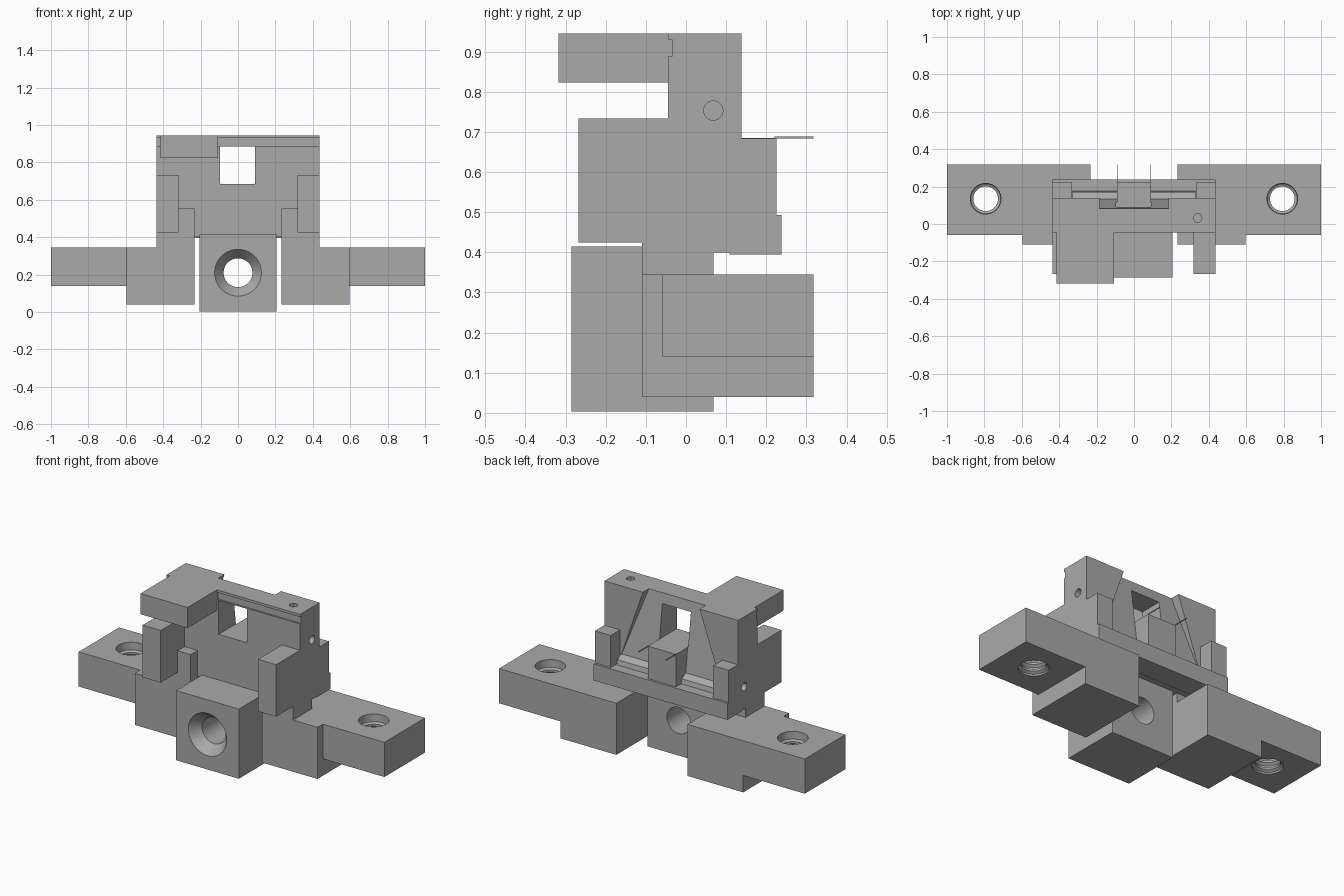
import bpy, bmesh, math
from mathutils import Matrix

if "Cube" in bpy.data.objects:
    bpy.data.objects.remove(bpy.data.objects["Cube"], do_unlink=True)

grey = bpy.data.materials.new("plain grey")
grey.use_nodes = True
GREY = (0.4, 0.4, 0.4, 1)
grey.diffuse_color = GREY
for node in grey.node_tree.nodes:
    if node.type == "BSDF_PRINCIPLED":
        node.inputs["Base Color"].default_value = GREY


def finish(bm, name):
    bmesh.ops.recalc_face_normals(bm, faces=bm.faces)
    mesh = bpy.data.meshes.new(name)
    bm.to_mesh(mesh)
    bm.free()
    mesh.materials.append(grey)
    obj = bpy.data.objects.new(name, mesh)
    bpy.context.collection.objects.link(obj)
    return obj


def hull(name, points):
    bm = bmesh.new()
    for p in points:
        bm.verts.new(p)
    bmesh.ops.convex_hull(bm, input=bm.verts)
    bmesh.ops.dissolve_limit(bm, angle_limit=0.01, verts=bm.verts, edges=bm.edges)
    return finish(bm, name)


def box(name, xs, ys, zs):
    return hull(name, [(x, y, z) for x in xs for y in ys for z in zs])


def lathe(name, profile, place, sides=40):
    """Solid of revolution from (radius, height) pairs, moved by a matrix."""
    bm = bmesh.new()
    rings = []
    for r, h in profile:
        angles = [math.tau * i / sides for i in range(sides)]
        rings.append([bm.verts.new((r * math.cos(a), r * math.sin(a), h)) for a in angles])
    for a, b in zip(rings, rings[1:]):
        for i in range(sides):
            j = (i + 1) % sides
            bm.faces.new((a[i], a[j], b[j], b[i]))
    bm.faces.new(rings[0][::-1])
    bm.faces.new(rings[-1])
    bm.transform(place)
    return finish(bm, name)


def combine(obj, others, operation):
    for other in others:
        mod = obj.modifiers.new("bool", "BOOLEAN")
        mod.operation = operation
        mod.solver = "EXACT"
        mod.object = other
        bpy.context.view_layer.update()
        graph = bpy.context.evaluated_depsgraph_get()
        result = bpy.data.meshes.new_from_object(obj.evaluated_get(graph))
        obj.modifiers.clear()
        obj.data = result
        bpy.data.objects.remove(other, do_unlink=True)


def smooth(obj):
    bpy.ops.object.select_all(action="DESELECT")
    obj.select_set(True)
    bpy.context.view_layer.objects.active = obj
    bpy.ops.object.shade_smooth_by_angle(angle=math.radians(30))


def move(x, y, z):
    return Matrix.Translation((x, y, z))


along_x = Matrix.Rotation(math.pi / 2, 4, "Y")
along_y = Matrix.Rotation(-math.pi / 2, 4, "X")

# Side mounts with threaded bolt holes
for side, name in ((-1, "right_mount"), (1, "left_mount")):
    mount = box(name, (side * 0.233, side), (-0.06, 0.318), (0.14, 0.345))
    combine(mount, [box("foot", (side * 0.233, side * 0.597), (-0.11, 0.318), (0.04, 0.345))], "UNION")
    thread = [(0.082, 0.1), (0.082, 0.15)]
    for i in range(4):
        z = 0.16 + i * 0.04
        thread += [(0.066, z), (0.066, z + 0.012), (0.08, z + 0.02), (0.08, z + 0.028)]
    thread += [(0.082, 0.33), (0.082, 0.4)]
    combine(mount, [lathe("bolt_hole", thread, move(side * 0.793, 0.135, 0))], "DIFFERENCE")
    smooth(mount)

# Centre block with countersunk bore
block = box("centre_block", (-0.205, 0.205), (-0.285, 0.069), (0.003, 0.415))
bore = [(0.14, -0.3), (0.125, -0.285), (0.077, -0.225), (0.077, 0.1)]
combine(block, [lathe("bore", bore, move(0, 0, 0.21) @ along_y, 64)], "DIFFERENCE")
smooth(block)

# Upright plate with tapered rear recess, window and front groove
body = box("upright_body", (-0.437, 0.437), (-0.045, 0.138), (0.4, 0.945))
recess = hull("recess", [(s * x, y, z) for s in (-1, 1)
                         for x, y, z in ((0.18, 0.08, 0.96), (0.18, 0.25, 0.96),
                                         (0.33, 0.136, 0.53), (0.33, 0.25, 0.53))])
combine(body, [
    recess,
    box("window", (-0.095, 0.092), (-0.2, 0.3), (0.685, 0.885)),
    box("groove", (-0.6, 0.6), (-0.1, -0.035), (0.888, 0.93)),
], "DIFFERENCE")

# Front legs, front posts, rear shelf, rear posts, guide block and top arm
parts = [
    box("shelf", (-0.437, 0.437), (0.108, 0.238), (0.395, 0.493)),
    box("guide_block", (-0.092, 0.092), (0.1, 0.225), (0.45, 0.685)),
    box("top_arm", (-0.415, -0.107), (-0.318, -0.03), (0.823, 0.945)),
    hull("ledge", [(x, y, z) for x in (-0.33, 0.33)
                   for y, z in ((0.12, 0.48), (0.18, 0.48), (0.17, 0.52), (0.12, 0.55))]),
]
for s in (-1, 1):
    parts += [
        box("leg", (s * 0.233, s * 0.437), (-0.11, 0.069), (0.34, 0.553)),
        box("front_post", (s * 0.318, s * 0.437), (-0.268, -0.03), (0.425, 0.733)),
        box("rear_post", (s * 0.335, s * 0.437), (0.12, 0.225), (0.48, 0.683)),
    ]
combine(body, parts, "UNION")

# Small pin holes in the sides and the top
pin = [(0.024, -0.08), (0.024, 0.08)]
combine(body, [
    lathe("side_pin", pin, move(0.437, 0.068, 0.753) @ along_x, 24),
    lathe("low_pin", pin, move(-0.437, 0.08, 0.53) @ along_x, 24),
    lathe("top_pin", pin, move(0.34, 0.032, 0.945), 6),
], "DIFFERENCE")
smooth(body)

# Thin whiskers behind the guide block
for s, name in ((-1, "right_whisker"), (1, "left_whisker")):
    box(name, (s * 0.088, s * 0.092), (0.22, 0.318), (0.683, 0.688))
